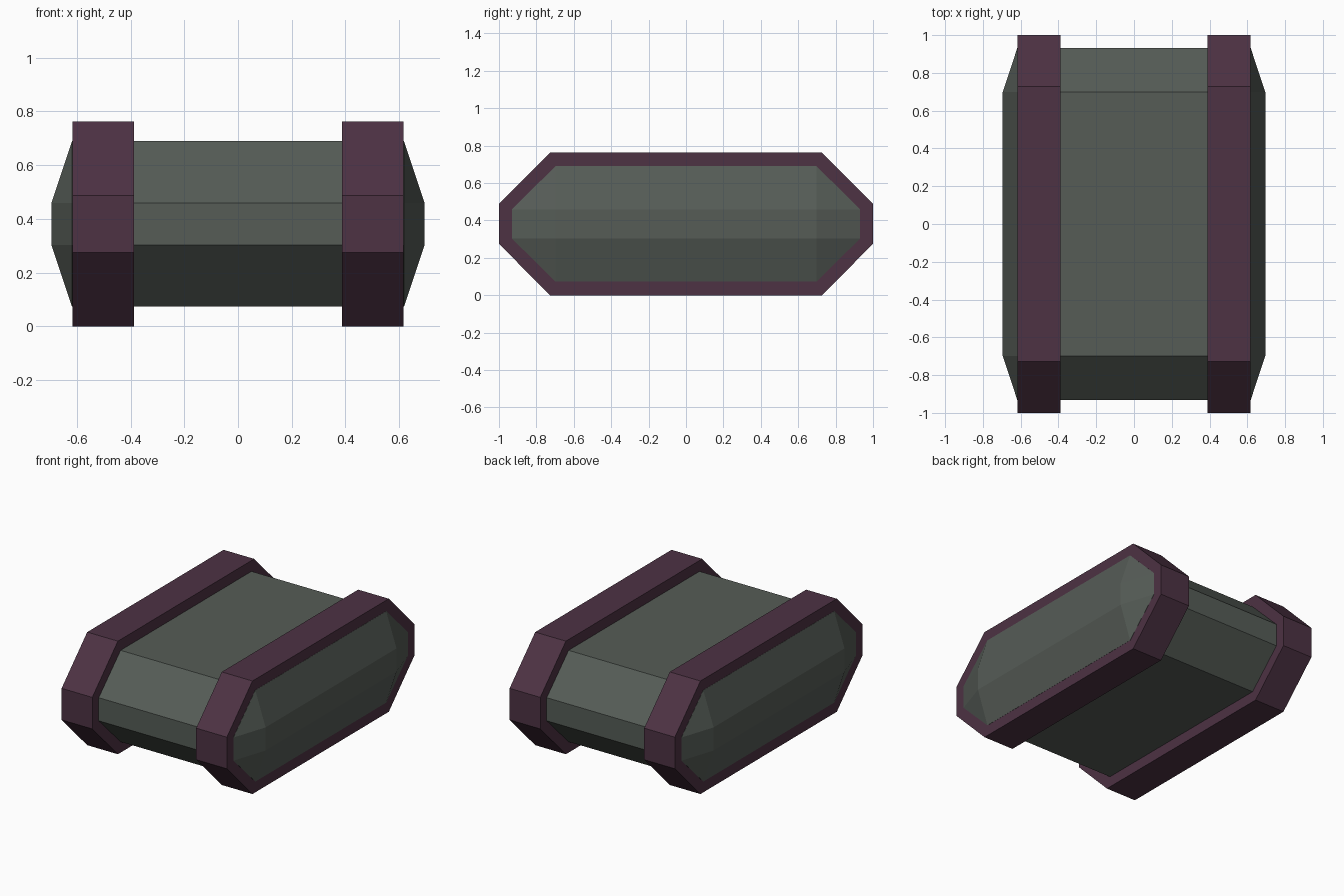
import bpy, bmesh

if "Cube" in bpy.data.objects:
    bpy.data.objects.remove(bpy.data.objects["Cube"])

ZC = 0.3815  # height of the centre line


def material(name, rgb):
    m = bpy.data.materials.new(name)
    m.diffuse_color = (*rgb, 1.0)
    m.use_nodes = True
    m.node_tree.nodes["Principled BSDF"].inputs["Base Color"].default_value = m.diffuse_color
    return m


GREY = material("dark_green_grey", (0.092, 0.107, 0.094))
PURPLE = material("dark_purple", (0.074, 0.032, 0.057))


def octagon(x, y_out, y_in, z_out, z_in):
    """Cut-corner rectangle in the YZ plane, at a given x."""
    return [(x, sy * y, ZC + sz * z)
            for sy in (-1, 1) for sz in (-1, 1)
            for y, z in ((y_out, z_in), (y_in, z_out))]


def hull(name, points, mat):
    """Convex flat-faced solid around the points."""
    bm = bmesh.new()
    for p in points:
        bm.verts.new(p)
    bmesh.ops.convex_hull(bm, input=bm.verts[:])
    bmesh.ops.dissolve_limit(bm, angle_limit=0.01, verts=bm.verts[:], edges=bm.edges[:])
    bmesh.ops.recalc_face_normals(bm, faces=bm.faces[:])
    mesh = bpy.data.meshes.new(name)
    bm.to_mesh(mesh)
    bm.free()
    mesh.materials.append(mat)
    obj = bpy.data.objects.new(name, mesh)
    bpy.context.collection.objects.link(obj)
    return obj


# Main body: a box with every edge chamfered
body_points = []
for s in (-1, 1):
    body_points += octagon(s * 0.618, 0.931, 0.698, 0.3085, 0.078)
    body_points += [(s * 0.695, sy * 0.698, ZC + sz * 0.078)
                    for sy in (-1, 1) for sz in (-1, 1)]
hull("body", body_points, GREY)

# Two raised bands around the body
for s, side in ((-1, "left"), (1, "right")):
    band_points = []
    for x in (0.388, 0.617):
        band_points += octagon(s * x, 1.0, 0.727, ZC, 0.1065)
    hull(side + "_band", band_points, PURPLE)
